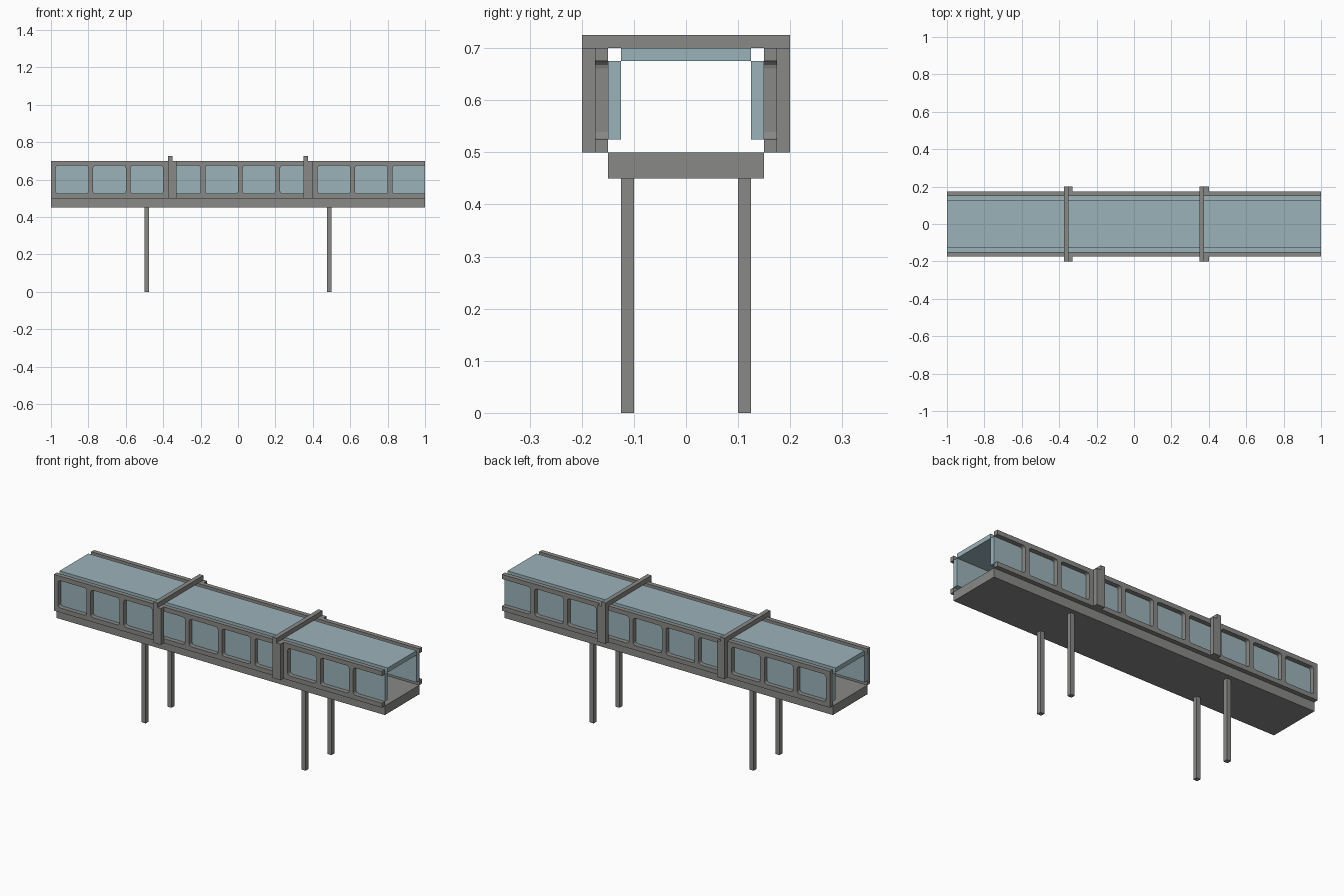
import bpy, math

if "Cube" in bpy.data.objects:
    bpy.data.objects.remove(bpy.data.objects["Cube"], do_unlink=True)


def make_material(name, rgb):
    mat = bpy.data.materials.new(name)
    mat.use_nodes = True
    mat.diffuse_color = (*rgb, 1)
    mat.node_tree.nodes["Principled BSDF"].inputs["Base Color"].default_value = (*rgb, 1)
    return mat


steel = make_material("grey steel", (0.25, 0.25, 0.245))
glass = make_material("pale blue glass", (0.33, 0.45, 0.49))

T = 0.025              # common thickness of all members
DECK_TOP, ROOF = 0.5, 0.7


def box(name, x, y, z, mat):
    """Box from (min, max) ranges on each axis."""
    mid = [(a + b) / 2 for a, b in (x, y, z)]
    half = [abs(b - a) / 2 for a, b in (x, y, z)]
    corners = [(i, j, k) for i in (-1, 1) for j in (-1, 1) for k in (-1, 1)]
    verts = [tuple(s * h for s, h in zip(c, half)) for c in corners]
    faces = [(0, 1, 3, 2), (4, 6, 7, 5), (0, 4, 5, 1), (2, 3, 7, 6), (0, 2, 6, 4), (1, 5, 7, 3)]
    mesh = bpy.data.meshes.new(name)
    mesh.from_pydata(verts, [], faces)
    mesh.materials.append(mat)
    obj = bpy.data.objects.new(name, mesh)
    obj.location = mid
    bpy.context.collection.objects.link(obj)
    return obj


def arc(cx, cz, start, radius=0.014, steps=3):
    """Quarter circle, counter-clockwise from the start angle."""
    angles = [math.radians(start + 90 * i / steps) for i in range(steps + 1)]
    return [(cx + radius * math.cos(a), cz + radius * math.sin(a)) for a in angles]


def window_frame(name, y):
    """Side wall with rounded openings; the last bay is open at the end."""
    r = 0.014
    low, high = DECK_TOP + T, ROOF - T
    loops = []
    for i in range(9):
        left = -1 + 0.2 * i + T
        right = left + 0.2 - T
        loops.append(arc(left + r, low + r, 180) + arc(right - r, low + r, 270)
                     + arc(right - r, high - r, 0) + arc(left + r, high - r, 90))
    left = 0.8 + T
    notch = arc(left + r, high - r, 90) + arc(left + r, low + r, 180)
    loops.append([(-1, DECK_TOP), (-1, ROOF), (1, ROOF), (1, high)]
                 + notch + [(1, low), (1, DECK_TOP)])
    curve = bpy.data.curves.new(name + "_outline", "CURVE")
    curve.dimensions = "2D"
    curve.fill_mode = "BOTH"
    curve.extrude = T / 2
    for loop in loops:
        spline = curve.splines.new("POLY")
        spline.points.add(len(loop) - 1)
        for point, (px, pz) in zip(spline.points, loop):
            point.co = (px, pz, 0, 1)
        spline.use_cyclic_u = True
    # Turn the filled outline into a mesh
    temp = bpy.data.objects.new(name + "_outline", curve)
    bpy.context.collection.objects.link(temp)
    bpy.context.view_layer.update()
    graph = bpy.context.evaluated_depsgraph_get()
    mesh = bpy.data.meshes.new_from_object(temp.evaluated_get(graph))
    bpy.data.objects.remove(temp, do_unlink=True)
    mesh.materials.clear()
    mesh.materials.append(steel)
    for poly in mesh.polygons:
        poly.use_smooth = False
        poly.material_index = 0
    obj = bpy.data.objects.new(name, mesh)
    obj.rotation_euler.x = math.pi / 2
    obj.location.y = y
    bpy.context.collection.objects.link(obj)


# Walkway floor and glass roof
box("walkway_deck", (-1, 1), (-0.15, 0.15), (0.45, DECK_TOP), steel)
box("roof_glass", (-1, 1), (-0.125, 0.125), (ROOF - T, ROOF), glass)

# Side walls, arch uprights and legs, mirrored front to back
for side, label in ((-1, "front"), (1, "back")):
    window_frame(label + "_window_frame", side * 0.1625)
    box(label + "_side_glass", (-1, 1), (side * 0.125, side * 0.15),
        (DECK_TOP + T, ROOF - T), glass)
    for x0, x1, end in ((-0.375, -0.33, "right"), (0.35, 0.4, "left")):
        box(f"{label}_{end}_arch_upright", (x0, x1), (side * 0.175, side * 0.2),
            (DECK_TOP, ROOF), steel)
    for x0, end in ((-0.5, "right"), (0.475, "left")):
        box(f"{label}_{end}_leg", (x0, x0 + T), (side * 0.1, side * 0.125), (0, 0.45), steel)

# Beams across the roof
for x0, end in ((-0.375, "right"), (0.35, "left")):
    box(end + "_arch_beam", (x0, x0 + T), (-0.2, 0.2), (ROOF, ROOF + T), steel)
